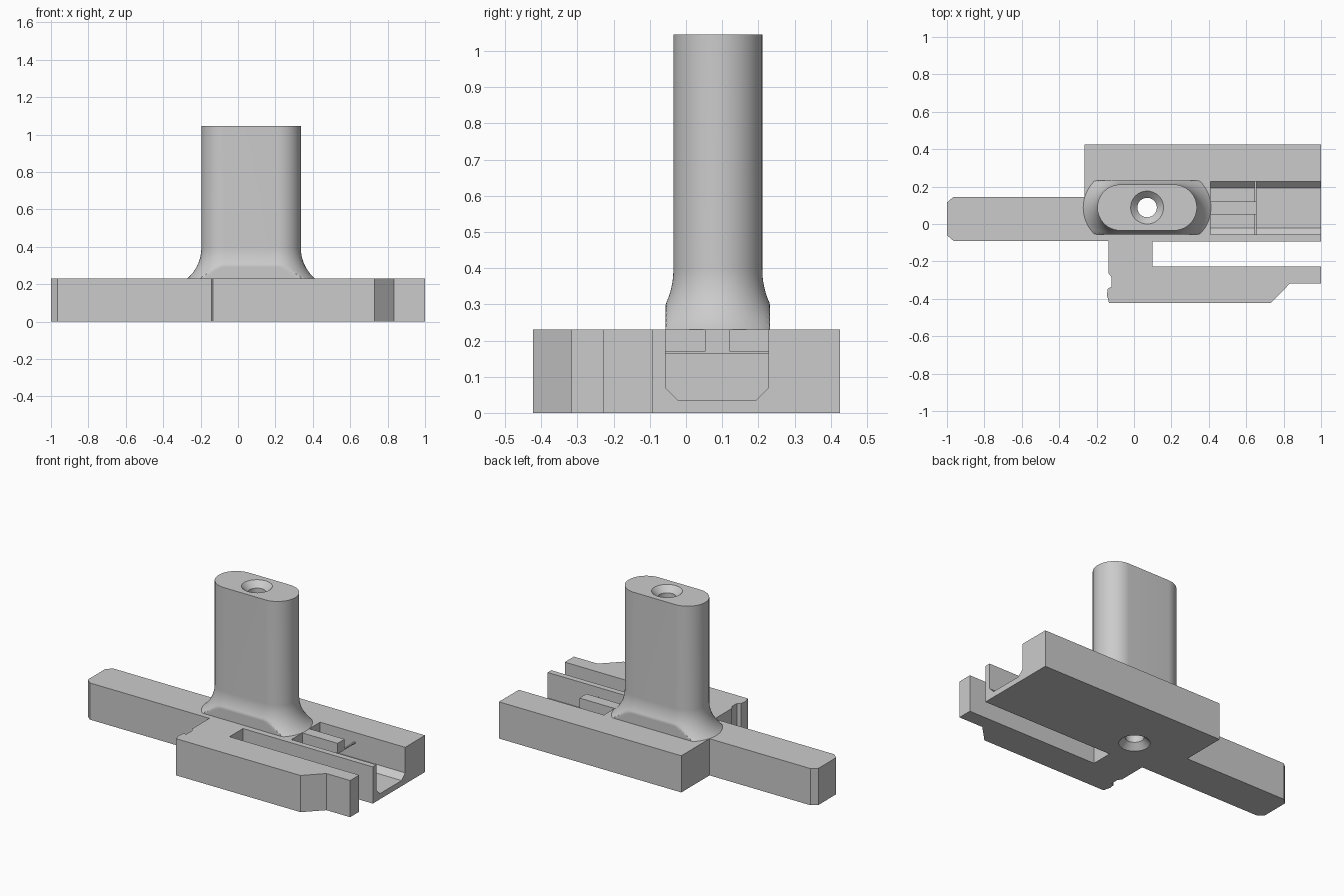
import bpy, bmesh, math

if "Cube" in bpy.data.objects:
    bpy.data.objects.remove(bpy.data.objects["Cube"])

grey = bpy.data.materials.new("plain grey")
grey.use_nodes = True
grey.diffuse_color = (0.6, 0.6, 0.6, 1)
grey.node_tree.nodes["Principled BSDF"].inputs["Base Color"].default_value = (0.6, 0.6, 0.6, 1)

BASE_TOP = 0.23
CX, CY = 0.07, 0.088          # stem axis


def loft(name, rings):
    """Closed solid through a list of equal-length vertex rings."""
    bm = bmesh.new()
    loops = [[bm.verts.new(p) for p in ring] for ring in rings]
    n = len(loops[0])
    for a, b in zip(loops, loops[1:]):
        for i in range(n):
            j = (i + 1) % n
            bm.faces.new((a[i], a[j], b[j], b[i]))
    bm.faces.new(loops[0][::-1])
    bm.faces.new(loops[-1])
    bmesh.ops.recalc_face_normals(bm, faces=bm.faces)
    mesh = bpy.data.meshes.new(name)
    bm.to_mesh(mesh)
    bm.free()
    mesh.materials.append(grey)
    ob = bpy.data.objects.new(name, mesh)
    bpy.context.collection.objects.link(ob)
    return ob


def box(name, x0, x1, y0, y1, z0, z1):
    rect = [(x0, y0), (x1, y0), (x1, y1), (x0, y1)]
    return loft(name, [[(x, y, z) for x, y in rect] for z in (z0, z1)])


def cut(target, cutter):
    bpy.context.view_layer.objects.active = target
    mod = target.modifiers.new("cut", 'BOOLEAN')
    mod.operation = 'DIFFERENCE'
    mod.solver = 'EXACT'
    mod.object = cutter
    bpy.ops.object.modifier_apply(modifier=mod.name)


# Base plate with the long bar, the block and the clip arm
outline = [(-1, -0.06), (-0.965, -0.09), (-0.135, -0.09), (-0.135, -0.265),
           (-0.12, -0.285), (-0.12, -0.335), (-0.14, -0.345), (-0.145, -0.38),
           (-0.133, -0.423), (0.73, -0.423), (0.835, -0.317), (1, -0.317),
           (1, -0.227), (0.1, -0.227), (0.1, -0.093), (1, -0.093),
           (1, 0.425), (-0.265, 0.425), (-0.265, 0.145), (-0.965, 0.145), (-1, 0.115)]
base = loft("base_plate", [[(x, y, z) for x, y in outline] for z in (0, BASE_TOP)])

# Open channel with chamfered floor edges
channel = [(-0.057, 0.3), (-0.057, 0.07), (-0.022, 0.035),
           (0.193, 0.035), (0.228, 0.07), (0.228, 0.3)]
channel_cutter = loft("channel_cutter", [[(x, y, z) for y, z in channel] for x in (0.41, 1.1)])

# Tongue in the channel and the thin bridge at its tip
box("channel_tongue", 0.405, 0.655, 0.052, 0.121, 0.165, BASE_TOP)
box("thin_bridge", 0.645, 0.655, -0.06, 0.23, 0.163, 0.17)


# Stem: rounded slot section, flared at the foot and trimmed flat front and back
def stem_ring(z, grow):
    half, r, steps = 0.143, 0.123 + grow, 32
    ring = []
    for side in (1, -1):
        for i in range(steps + 1):
            a = math.pi * (i / steps - 0.5)
            y = max(-0.144, min(0.144, side * r * math.sin(a)))
            ring.append((CX + side * (half + r * math.cos(a)), CY + y, z))
    return ring


FLARE, DEPTH = 0.218, 0.165
levels = []
for i in range(25):
    d = DEPTH * (1 - i / 24)
    levels.append((BASE_TOP + DEPTH - d, FLARE - math.sqrt(FLARE ** 2 - d ** 2)))
levels.append((1.045, 0))
stem = loft("stem", [stem_ring(z, g) for z, g in levels])

# Through hole, countersunk at both ends
hole_profile = [(-0.02, 0.108), (0, 0.088), (0.036, 0.052),
                (1.009, 0.052), (1.045, 0.088), (1.065, 0.108)]
angles = [math.tau * i / 48 for i in range(48)]
hole_cutter = loft("hole_cutter", [[(CX + r * math.cos(a), CY + r * math.sin(a), z)
                                    for a in angles] for z, r in hole_profile])

cut(base, channel_cutter)
for part in (base, stem):
    cut(part, hole_cutter)
for helper in (channel_cutter, hole_cutter):
    bpy.data.objects.remove(helper)

# Smooth the round surfaces and keep the creases
for part in (base, stem):
    bpy.ops.object.select_all(action='DESELECT')
    part.select_set(True)
    bpy.context.view_layer.objects.active = part
    bpy.ops.object.shade_smooth_by_angle(angle=math.radians(20))
